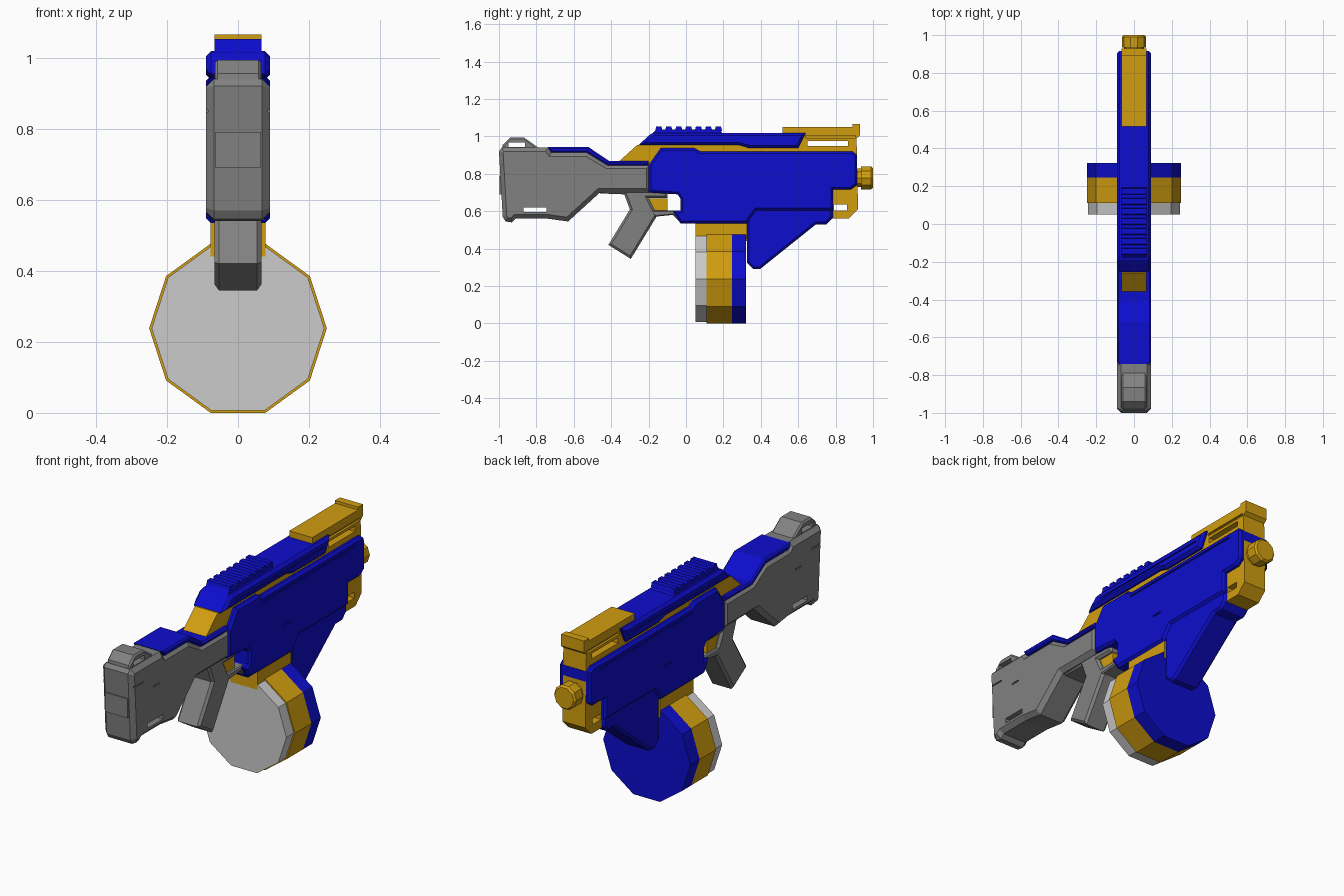
import bpy, bmesh, math
from mathutils import Matrix

old = bpy.data.objects.get("Cube")
if old:
    bpy.data.objects.remove(old, do_unlink=True)


def material(name, rgb):
    m = bpy.data.materials.new(name)
    m.use_nodes = True
    m.diffuse_color = (*rgb, 1)
    m.node_tree.nodes["Principled BSDF"].inputs["Base Color"].default_value = (*rgb, 1)
    return m


BLUE = material("blue plastic", (0.004, 0.004, 0.62))
GOLD = material("gold plastic", (0.64, 0.34, 0.005))
GREY = material("dark grey plastic", (0.22, 0.22, 0.22))
PALE = material("light grey plastic", (0.6, 0.6, 0.6))


def finish(name, bm, mat):
    bmesh.ops.recalc_face_normals(bm, faces=bm.faces)
    mesh = bpy.data.meshes.new(name)
    bm.to_mesh(mesh)
    bm.free()
    ob = bpy.data.objects.new(name, mesh)
    bpy.context.collection.objects.link(ob)
    if mat:
        mesh.materials.append(mat)
    return ob


def prism(name, mat, points, half, bevel=0.0):
    """Side profile (y, z) extruded across the width, with chamfered side rims."""
    bm = bmesh.new()
    near = [bm.verts.new((-half, y, z)) for y, z in points]
    far = [bm.verts.new((half, y, z)) for y, z in points]
    caps = [bm.faces.new(near), bm.faces.new(far)]
    n = len(points)
    for i in range(n):
        j = (i + 1) % n
        bm.faces.new((near[i], near[j], far[j], far[i]))
    bmesh.ops.recalc_face_normals(bm, faces=bm.faces)
    if bevel:
        rims = list({e for f in caps for e in f.edges})
        bmesh.ops.bevel(bm, geom=rims, offset=bevel, segments=1,
                        affect='EDGES', clamp_overlap=True)
    return finish(name, bm, mat)


def box(name, mat, x, y, z, bevel=0.0):
    """Box from (min, max) pairs."""
    bm = bmesh.new()
    bmesh.ops.create_cube(bm, size=1)
    for v in bm.verts:
        v.co = [r[0] if c < 0 else r[1] for c, r in zip(v.co, (x, y, z))]
    if bevel:
        bmesh.ops.bevel(bm, geom=list(bm.edges), offset=bevel, segments=1, affect='EDGES')
    return finish(name, bm, mat)


def cut(ob, x, y, z):
    """Remove a box from a part."""
    cutter = box("cutter", None, x, y, z)
    cutter.hide_render = True
    mod = ob.modifiers.new("slot", 'BOOLEAN')
    mod.operation = 'DIFFERENCE'
    mod.solver = 'EXACT'
    mod.object = cutter
    bpy.context.view_layer.objects.active = ob
    bpy.ops.object.modifier_apply(modifier=mod.name)
    bpy.data.objects.remove(cutter, do_unlink=True)


def groove(ob, half, y, z, depth=0.006):
    """Shallow matching grooves on both sides."""
    cut(ob, (half - depth, half + 0.1), y, z)
    cut(ob, (-half - 0.1, depth - half), y, z)


def disc(name, mat, radius, y0, y1, z, sides=10, tip=None):
    bm = bmesh.new()
    bmesh.ops.create_cone(bm, cap_ends=True, segments=sides, radius1=radius,
                          radius2=tip or radius, depth=y1 - y0)
    turn = Matrix.Rotation(-math.pi / 2, 4, 'X') @ Matrix.Rotation(math.pi / 2, 4, 'Z')
    # a vertex points straight sideways
    bmesh.ops.transform(bm, verts=bm.verts, matrix=Matrix.Translation((0, (y0 + y1) / 2, z)) @ turn)
    return finish(name, bm, mat)


W = 0.09       # half width of the shell
CORE = 0.066   # half width of the inner frame

# Shoulder stock
stock = prism("stock", GREY, [
    (-1, .92), (-.985, .94), (-.74, .94), (-.72, .915), (-.53, .915), (-.42, .85),
    (-.19, .85), (-.19, .70), (-.46, .70), (-.63, .545), (-.74, .56),
    (-.91, .56), (-.93, .54), (-.965, .545), (-.98, .57)], W, .022)
cut(stock, (-.2, .2), (-.87, -.745), (.595, .62))
groove(stock, W, (-.82, -.77), (.788, .796))
groove(stock, W, (-.985, -.90), (.845, .852))
box("butt_panel", GREY, (-.065, .065), (-.998, -.95), (.69, .79))
sling = prism("sling_loop", GREY, [
    (-.985, .92), (-.98, .955), (-.94, .993), (-.865, .993), (-.79, .94), (-.79, .92)],
    .065, .008)
cut(sling, (-.2, .2), (-.95, -.86), (.942, .966))
prism("cheek_rest", BLUE, [
    (-.74, .942), (-.52, .942), (-.41, .868), (-.2, .868), (-.2, .845),
    (-.42, .845), (-.53, .913), (-.72, .913)], W, .008)

# Pistol grip, trigger and guard
prism("grip", GREY, [
    (-.48, .72), (-.46, .695), (-.33, .69), (-.30, .61), (-.415, .42), (-.295, .345),
    (-.155, .575), (-.17, .61), (-.2, .67), (-.1, .67), (-.1, .72)], CORE, .012)
prism("trigger_guard", GREY, [
    (-.19, .605), (-.05, .605), (-.03, .54), (-.07, .58), (-.17, .57)], CORE, .006)
box("trigger", GOLD, (-.05, .05), (-.21, -.10), (.603, .668))

# Inner frame running from the sloped rear to the nose
frame = prism("inner_frame", GOLD, [
    (-.365, .86), (-.26, .955), (.515, .955), (.515, 1.05), (.89, 1.05), (.89, 1.065),
    (.93, 1.065), (.93, 1.005), (.912, .99), (.92, .61), (.87, .56),
    (.78, .56), (.7, .72), (-.3, .78)], CORE)
cut(frame, (-.2, .2), (.65, .865), (.948, .976))
cut(frame, (-.2, .2), (.79, .86), (.605, .635))
groove(frame, CORE, (.64, .905), (.99, 1.004), .012)

# Main shell
shell = prism("main_shell", BLUE, [
    (-.2, .845), (-.135, .937), (.045, .937), (.075, .92), (.89, .92), (.915, .90),
    (.915, .74), (.88, .715), (.787, .715), (.787, .605), (.375, .605), (.325, .535),
    (-.03, .535), (-.07, .60), (-.03, .605), (-.03, .668), (-.045, .69), (-.2, .70)], W, .012)
groove(shell, W, (.08, .83), (.885, .894))
groove(shell, W, (.25, .31), (.697, .704))
groove(shell, W, (-.17, -.09), (.69, .698))
prism("foregrip", BLUE, [
    (.325, .62), (.325, .325), (.36, .29), (.395, .29), (.695, .53), (.75, .53),
    (.785, .565), (.785, .62)], .078, .012)

# Top cover and its ribbed rail
cover = prism("top_cover", BLUE, [
    (-.255, .953), (-.19, 1.012), (-.17, 1.018), (.64, 1.018), (.60, .937),
    (.34, .937), (.285, .953)], W, .014)
groove(cover, W, (-.15, .58), (.978, .984))
prism("rail_base", BLUE, [
    (-.185, 1.01), (-.16, 1.037), (.18, 1.037), (.20, 1.01)], CORE)
for i in range(7):
    y = -.145 + i * .053
    prism(f"rail_rib_{i + 1}", BLUE, [
        (y - .02, 1.03), (y - .014, 1.052), (y + .014, 1.052), (y + .02, 1.03)], CORE)

# Nose barrel
disc("barrel_collar", GOLD, .052, .90, .94, .778)
disc("barrel", GOLD, .064, .935, .99, .778)
disc("barrel_tip", GOLD, .064, .99, 1.0, .778, tip=.055)

# Drum magazine and its socket
box("magazine_socket", GOLD, (-.078, .078), (.05, .325), (.44, .545))
disc("drum_rear", PALE, .243, .05, .115, .238)
disc("drum_middle", GOLD, .25, .11, .245, .238)
disc("drum_front", BLUE, .25, .245, .322, .238)
